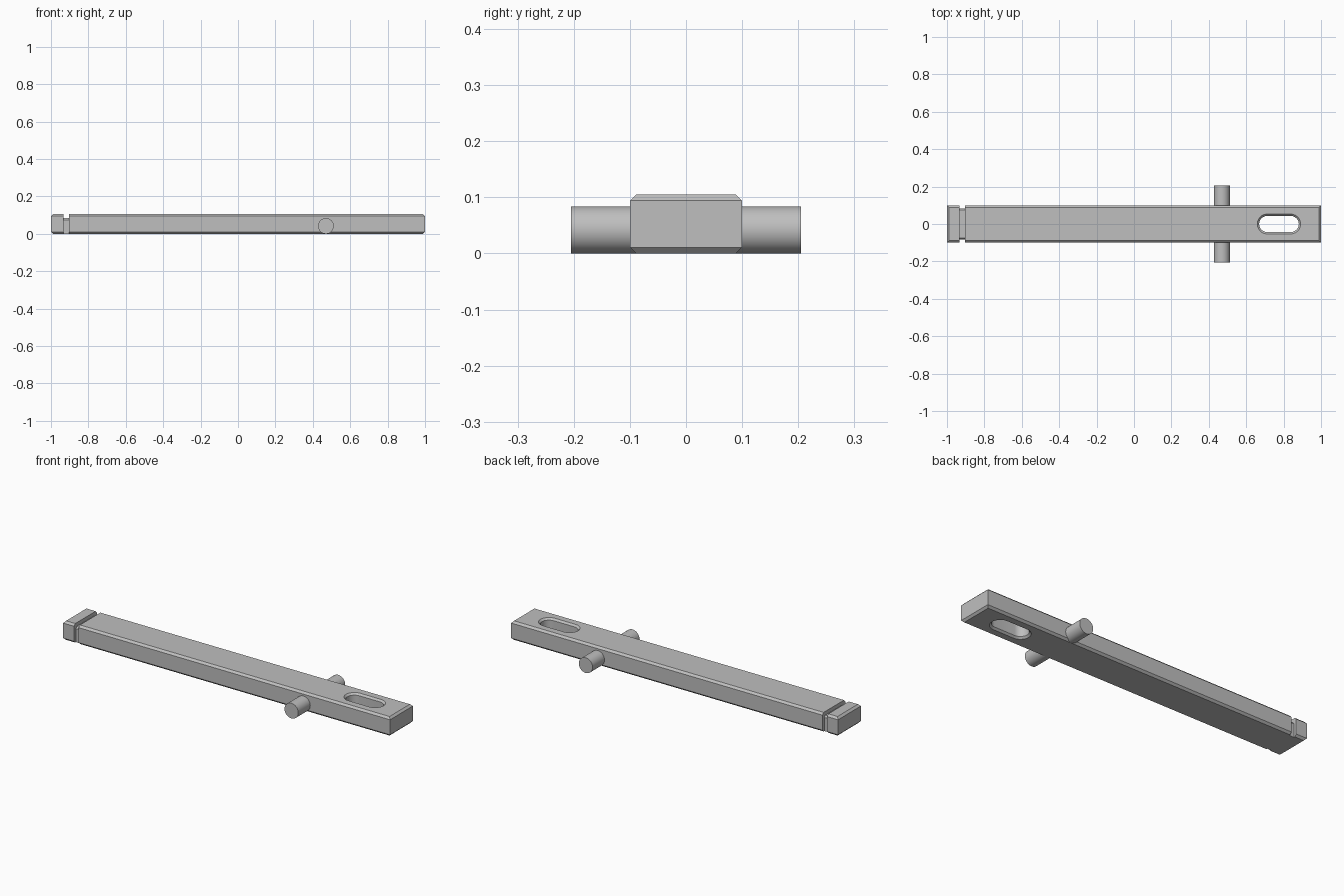
import bpy, bmesh, math

cube = bpy.data.objects.get("Cube")
if cube:
    bpy.data.objects.remove(cube, do_unlink=True)

grey = bpy.data.materials.new("plain grey")
grey.use_nodes = True
COLOUR = (0.52, 0.52, 0.52, 1)
grey.diffuse_color = COLOUR
grey.node_tree.nodes["Principled BSDF"].inputs["Base Color"].default_value = COLOUR

HALF_WIDTH, HEIGHT, CHAMFER = 0.1, 0.105, 0.011


def make_object(name, bm):
    bmesh.ops.recalc_face_normals(bm, faces=bm.faces)
    mesh = bpy.data.meshes.new(name)
    bm.to_mesh(mesh)
    bm.free()
    mesh.materials.append(grey)
    obj = bpy.data.objects.new(name, mesh)
    bpy.context.collection.objects.link(obj)
    return obj


def loft(name, rings):
    """Closed solid through rings of equal point count."""
    bm = bmesh.new()
    loops = [[bm.verts.new(p) for p in ring] for ring in rings]
    n = len(loops[0])
    for a, b in zip(loops, loops[1:]):
        for i in range(n):
            j = (i + 1) % n
            bm.faces.new((a[i], a[j], b[j], b[i]))
    bm.faces.new(loops[0])
    bm.faces.new(loops[-1])
    return make_object(name, bm)


def stadium(z, radius, centre=0.775, half_straight=0.063, steps=16):
    ring = []
    for side in (1, -1):
        for i in range(steps + 1):
            a = math.pi * i / steps - side * math.pi / 2
            ring.append((centre + side * half_straight + radius * math.cos(a),
                         radius * math.sin(a), z))
    return ring


def cut(target, cutter):
    mod = target.modifiers.new(cutter.name, 'BOOLEAN')
    mod.operation = 'DIFFERENCE'
    mod.solver = 'EXACT'
    mod.object = cutter
    bpy.context.view_layer.objects.active = target
    bpy.ops.object.modifier_apply(modifier=mod.name)
    bpy.data.objects.remove(cutter, do_unlink=True)


# Bar, chamfered on all but the upright corners
bm = bmesh.new()
bmesh.ops.create_cube(bm, size=1)
for v in bm.verts:
    v.co = (v.co.x * 2, v.co.y * 2 * HALF_WIDTH, (v.co.z + 0.5) * HEIGHT)
flat_edges = [e for e in bm.edges if abs(e.verts[0].co.z - e.verts[1].co.z) < 0.01]
bmesh.ops.bevel(bm, geom=flat_edges, offset=CHAMFER, segments=1, affect='EDGES')
bar = make_object("bar", bm)

# Long slot through the bar with chamfered rims
IN_R, OUT_R = 0.043, 0.053
extra = 0.01
cut(bar, loft("slot_cutter", [
    stadium(-extra, OUT_R + extra), stadium(0.01, IN_R),
    stadium(HEIGHT - 0.01, IN_R), stadium(HEIGHT + extra, OUT_R + extra)]))

# Groove over the top and both sides near the left-hand end
half = [(0.15, -0.05), (0.15, 0.15)]
inner = [(0.083, 0.075), (0.075, 0.084)]
profile = half + [(-y, z) for y, z in reversed(half)]
profile += [(-0.083, -0.05)] + [(-y, z) for y, z in inner]
profile += inner[::-1] + [(0.083, -0.05)]
cut(bar, loft("groove_cutter", [[(x, y, z) for y, z in profile] for x in (-0.933, -0.904)]))

# Round pin across the bar
PIN_R = 0.042
circle = [(0.47 + PIN_R * math.cos(math.tau * i / 48), PIN_R + PIN_R * math.sin(math.tau * i / 48))
          for i in range(48)]
pin = loft("cross_pin", [[(x, y, z) for x, z in circle] for y in (-0.205, 0.205)])

# Smooth the rounded walls, keep the chamfers sharp
for obj in (bar, pin):
    bpy.ops.object.select_all(action='DESELECT')
    obj.select_set(True)
    bpy.context.view_layer.objects.active = obj
    bpy.ops.object.shade_smooth_by_angle(angle=math.radians(25))
